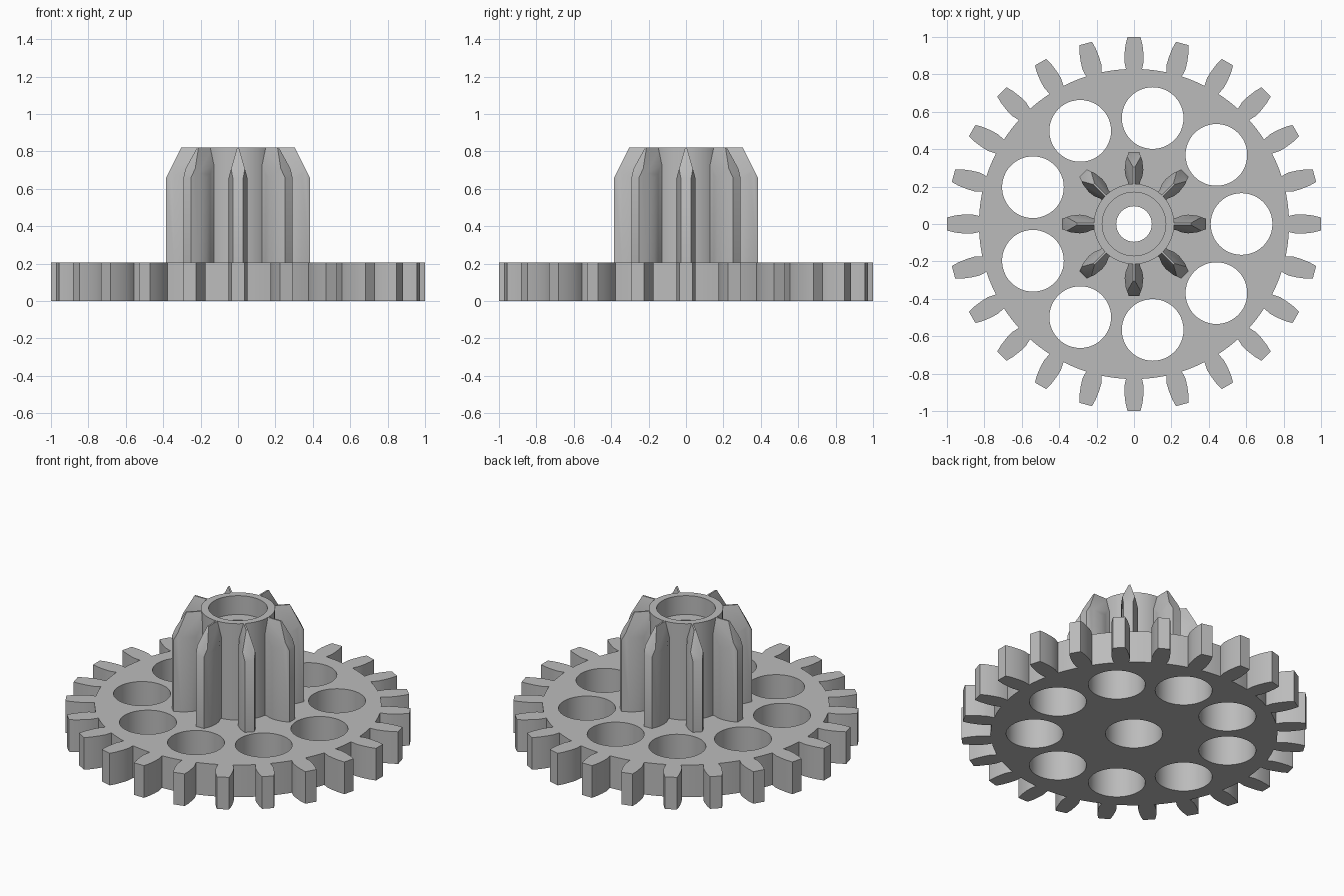
import bpy, bmesh
from math import cos, sin, pi, atan2, hypot
from mathutils import Matrix, Vector

cube = bpy.data.objects.get("Cube")
if cube:
    bpy.data.objects.remove(cube, do_unlink=True)

PLATE_H, TOP = 0.205, 0.82

grey = bpy.data.materials.new("plain grey")
grey.use_nodes = True
colour = (0.5, 0.5, 0.5, 1)
grey.diffuse_color = colour
grey.node_tree.nodes["Principled BSDF"].inputs["Base Color"].default_value = colour


def finish(obj):
    """Give a part its colour and smooth its round walls."""
    obj.data.materials.clear()
    obj.data.materials.append(grey)
    bpy.ops.object.select_all(action='DESELECT')
    obj.select_set(True)
    bpy.context.view_layer.objects.active = obj
    bpy.ops.object.shade_smooth_by_angle(angle=0.5)


def add_mesh(name, bm):
    bmesh.ops.remove_doubles(bm, verts=bm.verts, dist=0.0001)
    bmesh.ops.recalc_face_normals(bm, faces=bm.faces)
    mesh = bpy.data.meshes.new(name)
    bm.to_mesh(mesh)
    bm.free()
    obj = bpy.data.objects.new(name, mesh)
    bpy.context.collection.objects.link(obj)
    finish(obj)


def circle(x, y, r, n=48):
    return [(x + r * cos(2 * pi * i / n), y + r * sin(2 * pi * i / n)) for i in range(n)]


def gear_outline(teeth, flank, root):
    """Toothed outline: flank is (radius, half width) from root to tip."""
    pitch = 2 * pi / teeth
    tooth = [(r, -w) for r, w in flank] + [(r, w) for r, w in reversed(flank)]
    edge = atan2(flank[0][1], flank[0][0])
    points = []
    for i in range(teeth):
        a = i * pitch
        points += [(x * cos(a) - y * sin(a), x * sin(a) + y * cos(a)) for x, y in tooth]
        for t in (0.25, 0.5, 0.75):
            b = a + edge + t * (pitch - 2 * edge)
            points.append((root * cos(b), root * sin(b)))
    return points


# Toothed plate with nine round windows and a centre bore
big_flank = [(0.828, 0.043), (0.87, 0.052), (0.91, 0.051), (0.96, 0.045), (0.999, 0.035)]
loops = [gear_outline(24, big_flank, hypot(*big_flank[0])), circle(0, 0, 0.165)]
for i in range(9):
    a = 2 * pi * i / 9
    loops.append(circle(0.575 * cos(a), 0.575 * sin(a), 0.165))

curve = bpy.data.curves.new("outline", 'CURVE')
curve.dimensions = '2D'
curve.fill_mode = 'BOTH'
curve.extrude = PLATE_H / 2
for loop in loops:
    spline = curve.splines.new('POLY')
    spline.points.add(len(loop) - 1)
    for p, (x, y) in zip(spline.points, loop):
        p.co = (x, y, 0, 1)
    spline.use_cyclic_u = True
outline = bpy.data.objects.new("outline", curve)
plate_mesh = bpy.data.meshes.new_from_object(outline)
bpy.data.objects.remove(outline)
bm = bmesh.new()
bm.from_mesh(plate_mesh)
bpy.data.meshes.remove(plate_mesh)
bmesh.ops.translate(bm, verts=bm.verts, vec=(0, 0, PLATE_H / 2))
add_mesh("gear_plate", bm)

# Hub sleeve with a narrow bore and a wide recess at the top
profile = [(0.095, PLATE_H), (0.095, 0.7), (0.17, 0.7), (0.17, TOP), (0.215, TOP), (0.215, PLATE_H)]
bm = bmesh.new()
verts = [bm.verts.new((r, 0, z)) for r, z in profile]
edges = [bm.edges.new((verts[i], verts[i - 1])) for i in range(len(verts))]
bmesh.ops.spin(bm, geom=verts + edges, cent=(0, 0, 0), axis=(0, 0, 1),
               angle=2 * pi, steps=48, use_duplicate=False)
add_mesh("hub", bm)


def cut(bm, point, normal):
    """Trim everything on the normal side and close the cut."""
    geom = bm.verts[:] + bm.edges[:] + bm.faces[:]
    res = bmesh.ops.bisect_plane(bm, geom=geom, plane_co=point, plane_no=normal, clear_outer=True)
    rim = [e for e in res["geom_cut"] if isinstance(e, bmesh.types.BMEdge)]
    bmesh.ops.contextual_create(bm, geom=rim)


# Pinion teeth: prisms tapered toward the top on the tip and both sides
small_flank = [(0.2, 0.03), (0.225, 0.032), (0.255, 0.045), (0.29, 0.05), (0.34, 0.044), (0.384, 0.028)]
section = [(r, -w) for r, w in small_flank] + [(r, w) for r, w in reversed(small_flank)]
for i in range(8):
    bm = bmesh.new()
    base = bm.faces.new([bm.verts.new((x, y, PLATE_H)) for x, y in section])
    top = bmesh.ops.extrude_face_region(bm, geom=[base])["geom"]
    rise = Vector((0, 0, TOP - PLATE_H))
    bmesh.ops.translate(bm, verts=[v for v in top if isinstance(v, bmesh.types.BMVert)], vec=rise)
    if base.is_valid is False or len(bm.faces) < len(section) + 2:
        bm.faces.new([v for v in bm.verts if v.co.z < PLATE_H + 0.001])
    cut(bm, (0.384, 0, 0.66), (0.16, 0, 0.08))
    for side in (1, -1):
        cut(bm, (0.3, side * 0.05, 0.66), (0, side * 0.16, 0.045))
    bmesh.ops.rotate(bm, verts=bm.verts, cent=(0, 0, 0), matrix=Matrix.Rotation(i * pi / 4, 3, 'Z'))
    add_mesh(f"pinion_tooth_{i + 1}", bm)
